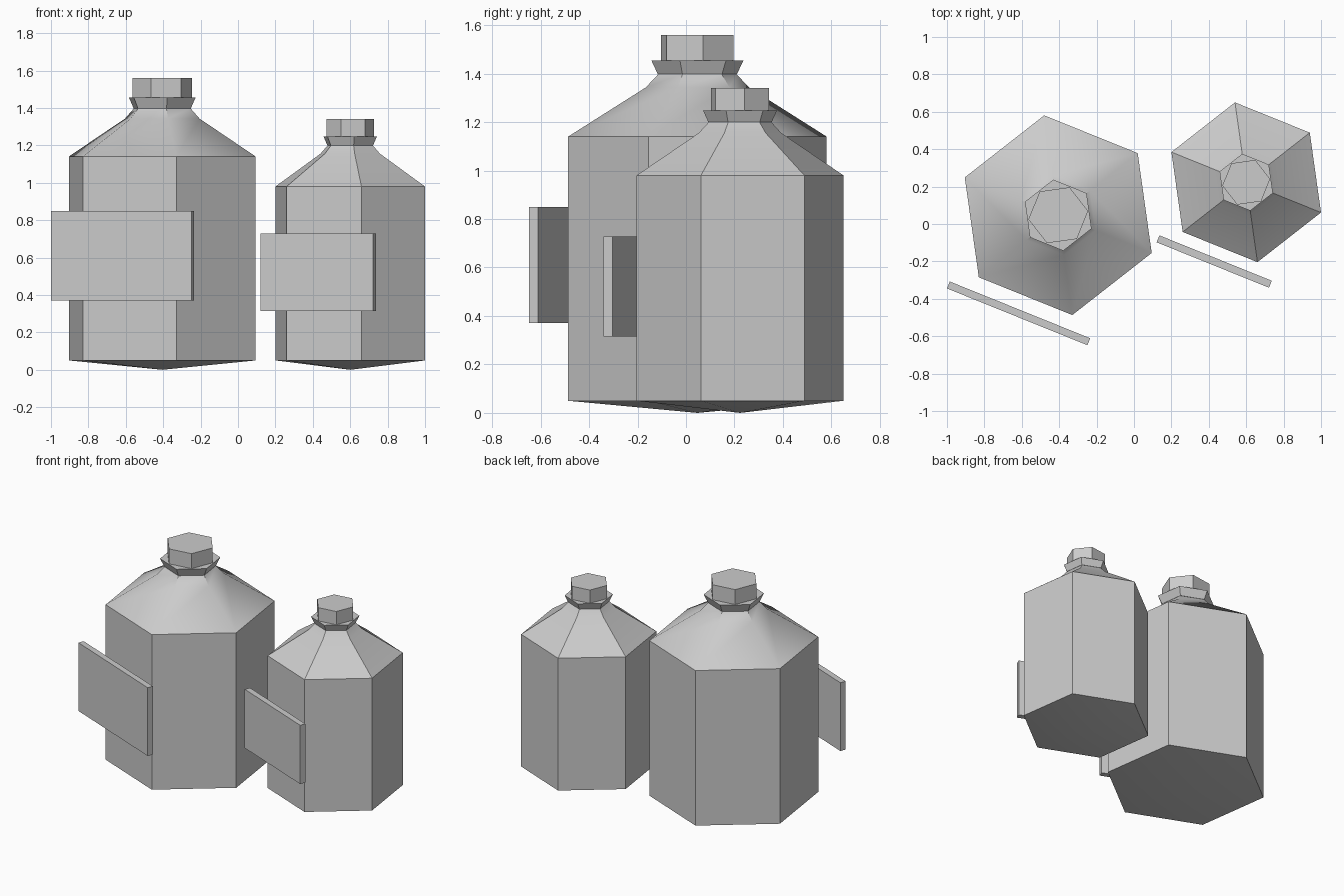
import bpy, bmesh, math
from mathutils import Matrix

if "Cube" in bpy.data.objects:
    bpy.data.objects.remove(bpy.data.objects["Cube"])

TURN = math.radians(38)          # direction of the first body corner
FACING = math.radians(248)       # direction each label faces

grey = bpy.data.materials.new("plain_grey")
grey.diffuse_color = (0.6, 0.6, 0.6, 1)
grey.use_nodes = True
grey.node_tree.nodes["Principled BSDF"].inputs["Base Color"].default_value = grey.diffuse_color


def finish(bm, name, smooth=None):
    """Turn a bmesh into a named, coloured object."""
    bmesh.ops.recalc_face_normals(bm, faces=bm.faces)
    mesh = bpy.data.meshes.new(name)
    bm.to_mesh(mesh)
    bm.free()
    mesh.materials.append(grey)
    ob = bpy.data.objects.new(name, mesh)
    bpy.context.collection.objects.link(ob)
    if smooth:
        bpy.ops.object.select_all(action='DESELECT')
        bpy.context.view_layer.objects.active = ob
        ob.select_set(True)
        bpy.ops.object.shade_smooth_by_angle(angle=math.radians(smooth))
    return ob


def hex_lathe(name, centre, profile, turn, smooth=None):
    """Six-sided turned shape; a radius of 0 closes to a point."""
    bm = bmesh.new()
    rings = []
    for r, z in profile:
        n = 6 if r else 1
        rings.append([bm.verts.new((centre[0] + r * math.cos(turn + i * math.pi / 3),
                                    centre[1] + r * math.sin(turn + i * math.pi / 3), z))
                      for i in range(n)])
    for a, b in zip(rings, rings[1:]):
        for i in range(6):
            j = (i + 1) % 6
            if len(a) == 1:
                bm.faces.new((a[0], b[j], b[i]))
            else:
                bm.faces.new((a[i], a[j], b[j], b[i]))
    for ring in (rings[0], rings[-1]):
        if len(ring) == 6:
            bm.faces.new(ring)
    return finish(bm, name, smooth)


def bottle(name, centre, s, levels, smooth, label_z, label_gap):
    bottom, wall, bend, neck, collar, top = levels
    # Body with shallow pointed base and sloping shoulder
    hex_lathe(name + "_body", centre,
              [(0, 0), (0.539 * s, bottom), (0.539 * s, wall),
               (0.215 * s, bend), (0.163 * s, neck)], TURN, smooth)
    # Flared collar
    hex_lathe(name + "_collar", centre,
              [(0.165 * s, neck), (0.192 * s, collar)], TURN)
    # Cap, turned half a side from the body
    hex_lathe(name + "_cap", centre,
              [(0.161 * s, collar), (0.161 * s, top)], TURN + math.pi / 6)
    # Label board standing off the front face
    low, high = label_z
    bm = bmesh.new()
    bmesh.ops.create_cube(bm, size=1, matrix=(
        Matrix.Translation((centre[0] + label_gap * math.cos(FACING),
                            centre[1] + label_gap * math.sin(FACING),
                            (low + high) / 2))
        @ Matrix.Rotation(FACING, 4, 'Z')
        @ Matrix.Diagonal((0.04, 0.81 * s, high - low, 1))))
    finish(bm, name + "_label", None)


bottle("large_bottle", (-0.405, 0.047), 1.0,
       (0.05, 1.14, 1.343, 1.398, 1.455, 1.56), 35, (0.37, 0.85), 0.566)
bottle("small_bottle", (0.6, 0.223), 0.8,
       (0.05, 0.98, 1.155, 1.20, 1.247, 1.34), 35, (0.315, 0.728), 0.457)
